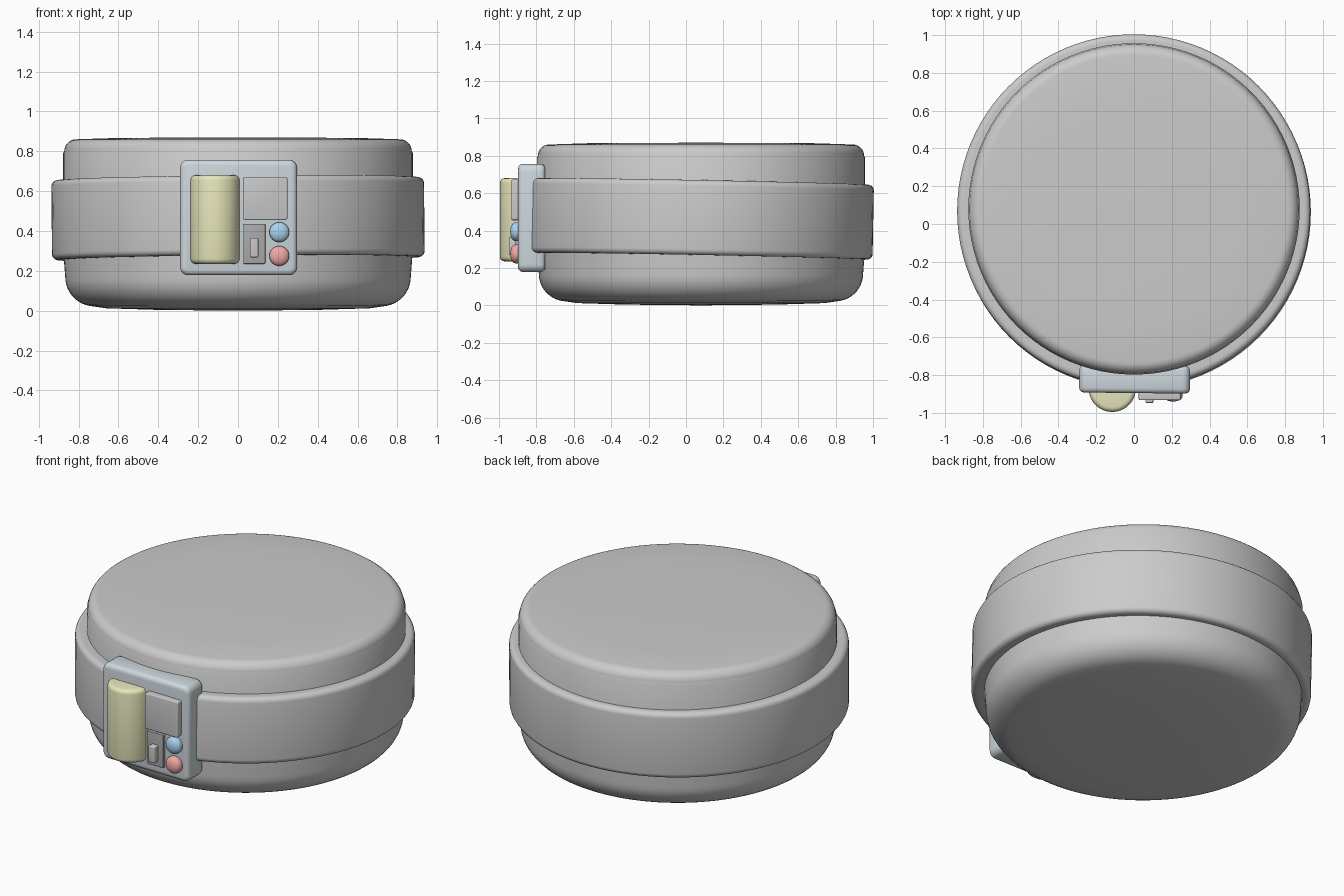
import bpy, bmesh, math
from mathutils import Matrix, Vector

if "Cube" in bpy.data.objects:
    bpy.data.objects.remove(bpy.data.objects["Cube"])


def finish(name, bm, color=None, loc=(0, 0, 0), rot=(0, 0, 0)):
    bmesh.ops.recalc_face_normals(bm, faces=bm.faces)
    me = bpy.data.meshes.new(name)
    bm.to_mesh(me)
    bm.free()
    ob = bpy.data.objects.new(name, me)
    bpy.context.collection.objects.link(ob)
    ob.location, ob.rotation_euler = loc, rot
    if color:
        mat = bpy.data.materials.new(name + "_colour")
        mat.diffuse_color = (*color, 1)
        mat.use_nodes = True
        mat.node_tree.nodes["Principled BSDF"].inputs["Base Color"].default_value = mat.diffuse_color
        me.materials.append(mat)
    bpy.ops.object.select_all(action='DESELECT')
    ob.select_set(True)
    bpy.context.view_layer.objects.active = ob
    bpy.ops.object.shade_smooth_by_angle(angle=math.radians(40))
    return ob


def arc(cx, cz, rx, rz, a0, a1, n=7):
    return [(cx + rx * math.cos(math.radians(a0 + (a1 - a0) * i / n)),
             cz + rz * math.sin(math.radians(a0 + (a1 - a0) * i / n))) for i in range(n + 1)]


def lathe(name, profile, closed=False, segs=96, **kw):
    bm = bmesh.new()
    vs = [bm.verts.new((r, 0, z)) for r, z in profile]
    es = [bm.edges.new(p) for p in zip(vs, vs[1:])]
    if closed:
        es.append(bm.edges.new((vs[-1], vs[0])))
    bmesh.ops.spin(bm, geom=vs + es, cent=(0, 0, 0), axis=(0, 0, 1),
                   angle=math.tau, steps=segs)
    bmesh.ops.remove_doubles(bm, verts=bm.verts, dist=1e-4)
    return finish(name, bm, **kw)


def box(name, x, y, z, color=None, corner=0.02, edge=0.01, rot=(0, 0, 0)):
    """Box from ranges: rounded corners seen from the front, then softened rims."""
    size = Vector((x[1] - x[0], y[1] - y[0], z[1] - z[0]))
    bm = bmesh.new()
    bmesh.ops.create_cube(bm, size=1, matrix=Matrix.Diagonal((*size, 1)))
    deep = [e for e in bm.edges if abs(e.verts[0].co.y - e.verts[1].co.y) > 1e-5]
    bmesh.ops.bevel(bm, geom=deep, offset=corner, segments=5, profile=0.5, affect='EDGES')
    rims = [e for e in bm.edges if abs(e.verts[0].co.y - e.verts[1].co.y) < 1e-5]
    bmesh.ops.bevel(bm, geom=rims, offset=edge, segments=3, profile=0.5, affect='EDGES')
    return finish(name, bm, color, (sum(x) / 2, sum(y) / 2, sum(z) / 2), rot)


# Main drum: large soft bottom edge, tighter top edge, faintly domed faces
lathe("drum_body",
      [(0, 0), (0.4, 0.004), (0.66, 0.012)]
      + arc(0.72, 0.17, 0.147, 0.148, -80, 0, 10)
      + [(0.877, 0.30), (0.877, 0.79)]
      + arc(0.812, 0.80, 0.06, 0.06, 0, 88)
      + [(0.6, 0.867), (0, 0.87)],
      loc=(0, 0.08, 0))

# Strap around the drum, very slightly tilted
lathe("strap_band",
      [(0.85, -0.20), (0.90, -0.20)] + arc(0.905, -0.17, 0.03, 0.03, -80, 0, 4)
      + arc(0.905, 0.17, 0.03, 0.03, 0, 80, 4) + [(0.90, 0.20), (0.85, 0.20)],
      closed=True, loc=(0, 0.066, 0.462),
      rot=(math.radians(-1.1), math.radians(-0.5), 0))

# Control panel housing and its small parts
box("panel_housing", (-0.29, 0.297), (-0.895, -0.75), (0.178, 0.757),
    (0.62, 0.69, 0.73), 0.04, 0.025, rot=(0, 0, math.radians(-0.6)))
box("display", (0.025, 0.248), (-0.933, -0.87), (0.455, 0.672), (0.6, 0.59, 0.59), 0.012, 0.006)
box("switch_plate", (0.027, 0.137), (-0.912, -0.87), (0.235, 0.436), (0.42, 0.42, 0.43), 0.005, 0.003)
box("switch_lever", (0.06, 0.102), (-0.947, -0.89), (0.268, 0.366), (0.6, 0.6, 0.6), 0.006, 0.005)

# Upright canister on the panel
lathe("canister",
      [(0, 0)] + arc(0.1, 0.025, 0.025, 0.025, -90, 0, 4)
      + arc(0.1, 0.42, 0.025, 0.025, 0, 90, 4) + [(0, 0.445)],
      segs=48, color=(0.8, 0.8, 0.5), loc=(-0.115, -0.87, 0.235))

# Two domed push buttons facing forward
for name, z, color in (("blue_button", 0.394, (0.4, 0.66, 0.87)),
                       ("red_button", 0.275, (0.87, 0.4, 0.38))):
    lathe(name, [(0, 0), (0.05, 0), (0.05, 0.04)] + arc(0, 0.045, 0.05, 0.027, 0, 90, 6),
          segs=32, color=color, loc=(0.207, -0.868, z), rot=(math.radians(90), 0, 0))
